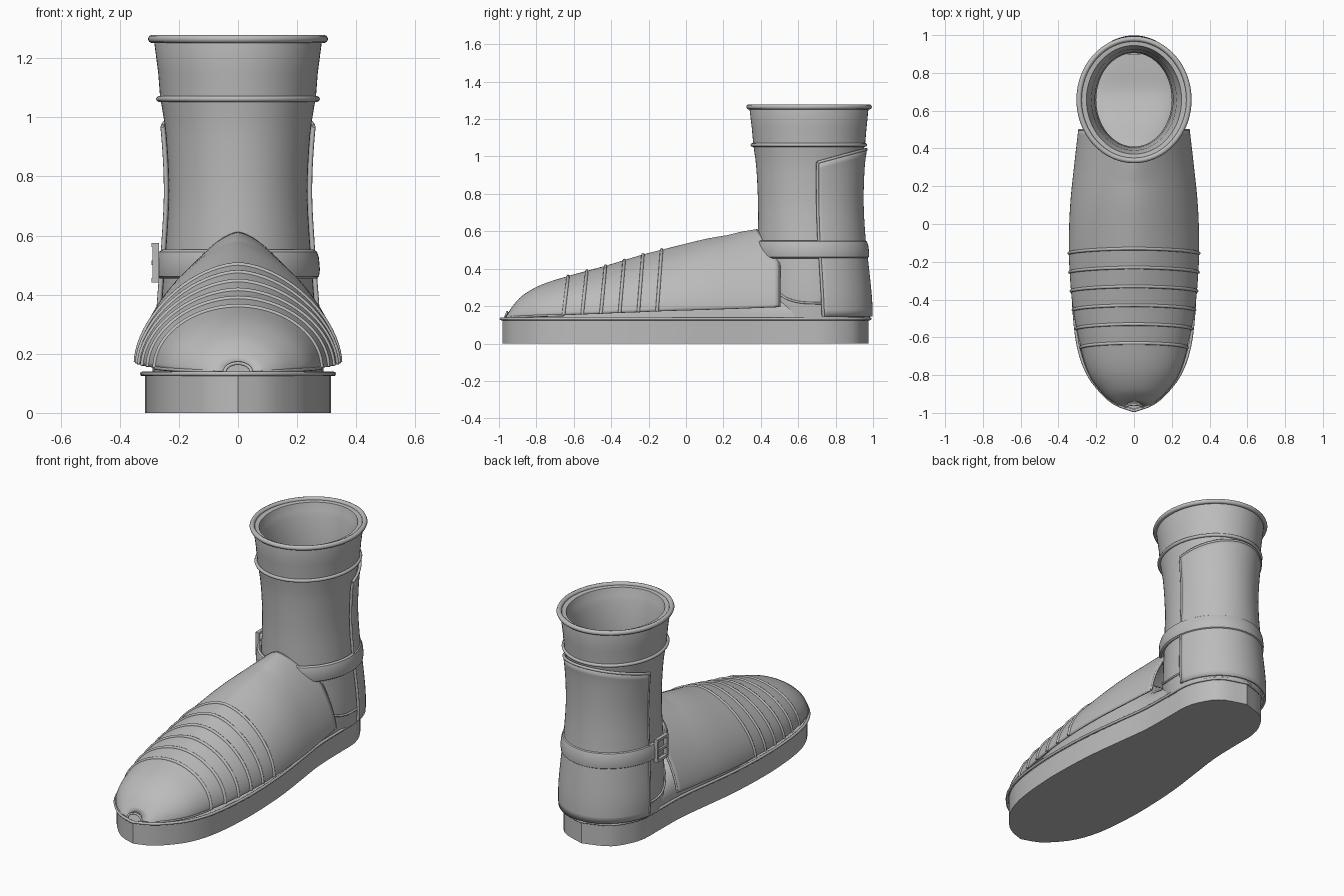
import bpy, bmesh
from math import sin, cos, pi, radians
from mathutils import Vector

cube = bpy.data.objects.get("Cube")
if cube:
    bpy.data.objects.remove(cube)

grey = bpy.data.materials.new("plain_grey")
grey.use_nodes = True
grey.diffuse_color = (0.5, 0.5, 0.5, 1)
grey.node_tree.nodes["Principled BSDF"].inputs["Base Color"].default_value = (0.5, 0.5, 0.5, 1)
meshes = []


def add(name, data):
    obj = bpy.data.objects.new(name, data)
    bpy.context.collection.objects.link(obj)
    data.materials.append(grey)
    return obj


def at(table, key):
    """Smooth interpolation of table rows by their first value."""
    n = len(table)
    i = 0
    while i < n - 2 and key > table[i + 1][0]:
        i += 1
    a, b = table[i], table[i + 1]
    p, q = table[max(i - 1, 0)], table[min(i + 2, n - 1)]
    h = b[0] - a[0]
    t = min(max((key - a[0]) / h, 0), 1)
    out = []
    for k in range(1, len(a)):
        m0 = (b[k] - p[k]) / (b[0] - p[0]) * h
        m1 = (q[k] - a[k]) / (q[0] - a[0]) * h
        out.append((2*t**3 - 3*t*t + 1) * a[k] + (t**3 - 2*t*t + t) * m0
                   + (3*t*t - 2*t**3) * b[k] + (t**3 - t*t) * m1)
    return out


def span(a, b, n):
    return [a + (b - a) * i / n for i in range(n + 1)]


def loft(name, rings, closed=False, caps=False, wrap=False, thick=0):
    """Skin a list of equal rings of points."""
    bm = bmesh.new()
    rows = [[bm.verts.new(p) for p in r] for r in rings]
    n = len(rows[0])
    pairs = list(zip(rows, rows[1:])) + ([(rows[-1], rows[0])] if wrap else [])
    for a, b in pairs:
        for i in range(n if closed else n - 1):
            j = (i + 1) % n
            bm.faces.new((a[i], a[j], b[j], b[i]))
    if caps:
        bm.faces.new(rows[0])
        bm.faces.new(rows[-1])
    bmesh.ops.remove_doubles(bm, verts=bm.verts, dist=0.0002)
    bmesh.ops.recalc_face_normals(bm, faces=bm.faces)
    me = bpy.data.meshes.new(name)
    bm.to_mesh(me)
    bm.free()
    obj = add(name, me)
    meshes.append(obj)
    if thick:
        mod = obj.modifiers.new("thickness", 'SOLIDIFY')
        mod.thickness = thick
        mod.offset = 0
    return obj


def bead(name, points, radius, closed=False):
    """Round piping along a path."""
    cu = bpy.data.curves.new(name, 'CURVE')
    cu.dimensions = '3D'
    cu.bevel_depth = radius
    cu.bevel_resolution = 2
    cu.use_fill_caps = True
    sp = cu.splines.new('POLY')
    sp.points.add(len(points) - 1)
    for p, c in zip(sp.points, points):
        p.co = (*c, 1)
    sp.use_cyclic_u = closed
    return add(name, cu)


# Sole: outline as length position and half width
sole = [(-.98, 0), (-.95, .085), (-.9, .15), (-.8, .23), (-.65, .285), (-.4, .312), (-.2, .312),
        (0, .30), (.2, .275), (.4, .25), (.6, .245), (.75, .24), (.86, .195), (.93, .13), (.975, 0)]
ys = [-.02 + .0 + cos(a) * -.9775 + .0175 for a in span(0, pi, 44)]
half = [(max(at(sole, y)[0], 0), y) for y in ys]
outline = half + [(-x, y) for x, y in half[-2:0:-1]]
loft("sole", [[(x, y, z) for x, y in outline] for z in (0, .128)], closed=True, caps=True)
bead("sole_rim", [(x * 1.03, y * 1.009, .132) for x, y in outline], .008, closed=True)

# Front shell: position, half width, top, base, roundness of the arch
shell = [(-.965, .045, .17, .14, 2), (-.95, .09, .195, .14, 2), (-.9, .155, .25, .143, 2),
         (-.8, .23, .308, .147, 2), (-.65, .278, .357, .152, 1.95), (-.45, .318, .412, .16, 1.8),
         (-.25, .336, .472, .168, 1.7), (-.1, .34, .51, .174, 1.7), (.1, .333, .558, .18, 1.65),
         (.3, .313, .588, .187, 1.55), (.5, .29, .607, .195, 1.5)]


def arch(y, grow=0.0):
    w, h, b, p = at(shell, y)
    back = min(max((y - .2) / .3, 0), 1)
    pts = []
    for a in span(0, pi, 40):
        c, s = cos(a), max(sin(a), 0)
        t = s ** (2 / p)
        x = (w + grow) * (1 if c > 0 else -1) * abs(c) ** (2 / p)
        lean = .025 * t * (1 - back) - .12 * back * max(0, (t - .6) / .4)
        pts.append((x, y + lean, b + (h + grow - b) * t))
    return pts


loft("front_shell", [arch(y) for y in span(-.965, -.9, 5) + span(-.88, .5, 46)], thick=.01)
for i in range(6):
    bead("shell_rib", arch(-.655 + .1 * i, .004), .009)
for side in (0, -1):
    bead("toe_edge", [arch(y, .002)[side] for y in span(-.955, -.655, 16)], .006)
bead("shell_back_edge", arch(.498), .006)
bead("toe_notch", [(.045 * cos(a), -.968 + .012 * sin(a), .138 + .03 * sin(a))
                   for a in span(0, pi, 12)], .006)

# Foot body inside the shell, its low rear end forming the inner floor
foot = [(-.88, .12, .18), (-.7, .22, .28), (-.4, .28, .37), (-.1, .29, .43), (.2, .27, .45),
        (.38, .25, .32), (.52, .245, .27), (.69, .245, .2), (.8, .22, .2), (.9, .15, .2)]
rings = []
for y in span(-.88, .9, 40):
    w, h = at(foot, y)
    r = 2 if y < .3 else 2 + 4 * (y - .3)
    rings.append([(w * (1 if cos(a) > 0 else -1) * abs(cos(a)) ** (2 / r), y,
                   .125 + (h - .125) * max(sin(a), 0) ** (2 / r)) for a in span(0, pi, 24)])
loft("foot_body", rings, closed=True, caps=True)

# Shaft: height, half width, front and back positions
shaft = [(.13, .262, .39, .983), (.25, .266, .385, .978), (.45, .253, .385, .957),
         (.55, .245, .385, .945), (.75, .235, .385, .934), (.95, .245, .375, .94),
         (1.06, .262, .36, .955)]
AROUND = [2 * pi * i / 64 for i in range(64)]


def oval(z, size, angles=AROUND, off=0.0):
    rx, f, b = size
    return [((rx + off) * cos(a), (f + b) / 2 + ((b - f) / 2 + off) * sin(a), z) for a in angles]


def wall(z, angles=AROUND, off=0.0):
    return oval(z, at(shaft, z), angles, off)


loft("shaft", [wall(z) for z in span(.13, 1.06, 24)], closed=True)

# Flared cuff that turns over into the lining
cuff = [(1.06, .263, .36, .957), (1.15, .27, .352, .965), (1.25, .283, .34, .975),
        (1.265, .28, .343, .972), (1.262, .252, .37, .945), (1.22, .24, .38, .935),
        (1.19, .225, .39, .925), (1.0, .207, .405, .91), (.8, .2, .41, .905), (.14, .2, .41, .905)]
loft("cuff_and_lining", [oval(r[0], r[1:]) for r in cuff], closed=True)
bead("cuff_top_rim", oval(1.265, (.291, .336, .98)), .014, closed=True)
bead("cuff_lower_rim", oval(1.062, (.267, .355, .958)), .01, closed=True)

# Raised back panel with piped edges and a sloping top
BACK = span(radians(9), radians(171), 36)


def panel_row(t, off):
    row = []
    for a in BACK:
        y = wall(.97, [a])[0][1]
        top = .97 + .07 * (y - .71) / .24
        row += wall(.145 + (top - .145) * t, [a], off)
    return row


rows = [panel_row(t, .011) for t in span(0, 1, 24)]
loft("back_panel", rows, thick=.01)
bead("panel_top_edge", rows[-1], .008)
for side in (0, -1):
    bead("panel_front_edge", [r[side] for r in rows], .008)

# Ankle strap
band = [(.455, .012), (.462, .022), (.485, .027), (.525, .027), (.545, .022), (.552, .012),
        (.545, .002), (.462, .002)]
loft("ankle_strap", [wall(z, off=o) for z, o in band], closed=True, wrap=True)


def box(name, centre, size):
    x, y, z = (s / 2 for s in size)
    c = Vector(centre)
    loft(name, [[c + Vector((i * x, j * y, k * z)) for i, j in ((-1, -1), (1, -1), (1, 1), (-1, 1))]
                for k in (-1, 1)], closed=True, caps=True)


# Buckle on the right side of the strap
for s in (-1, 1):
    box("buckle_upright", (-.279, .63 + s * .045, .508), (.022, .014, .135))
    box("buckle_bar", (-.282, .63, .508 + s * .06), (.02, .1, .015))
box("buckle_prong", (-.286, .63, .508), (.014, .09, .014))

# Curved side seams between shell and back panel
for s in (-1, 1):
    seam = [(.47, .29), (.53, .245), (.6, .222), (.68, .216), (.76, .215)]
    path = []
    for y in span(.47, .76, 14):
        z = at(seam, y)[0]
        rx, f, b = at(shaft, z)
        u = (y - (f + b) / 2) / ((b - f) / 2)
        path.append((s * (rx + .003) * (1 - u * u) ** .5, y, z))
    bead("side_seam", path, .006)

bpy.ops.object.select_all(action='DESELECT')
for obj in meshes:
    obj.select_set(True)
bpy.context.view_layer.objects.active = meshes[0]
bpy.ops.object.shade_smooth_by_angle(angle=radians(35))
